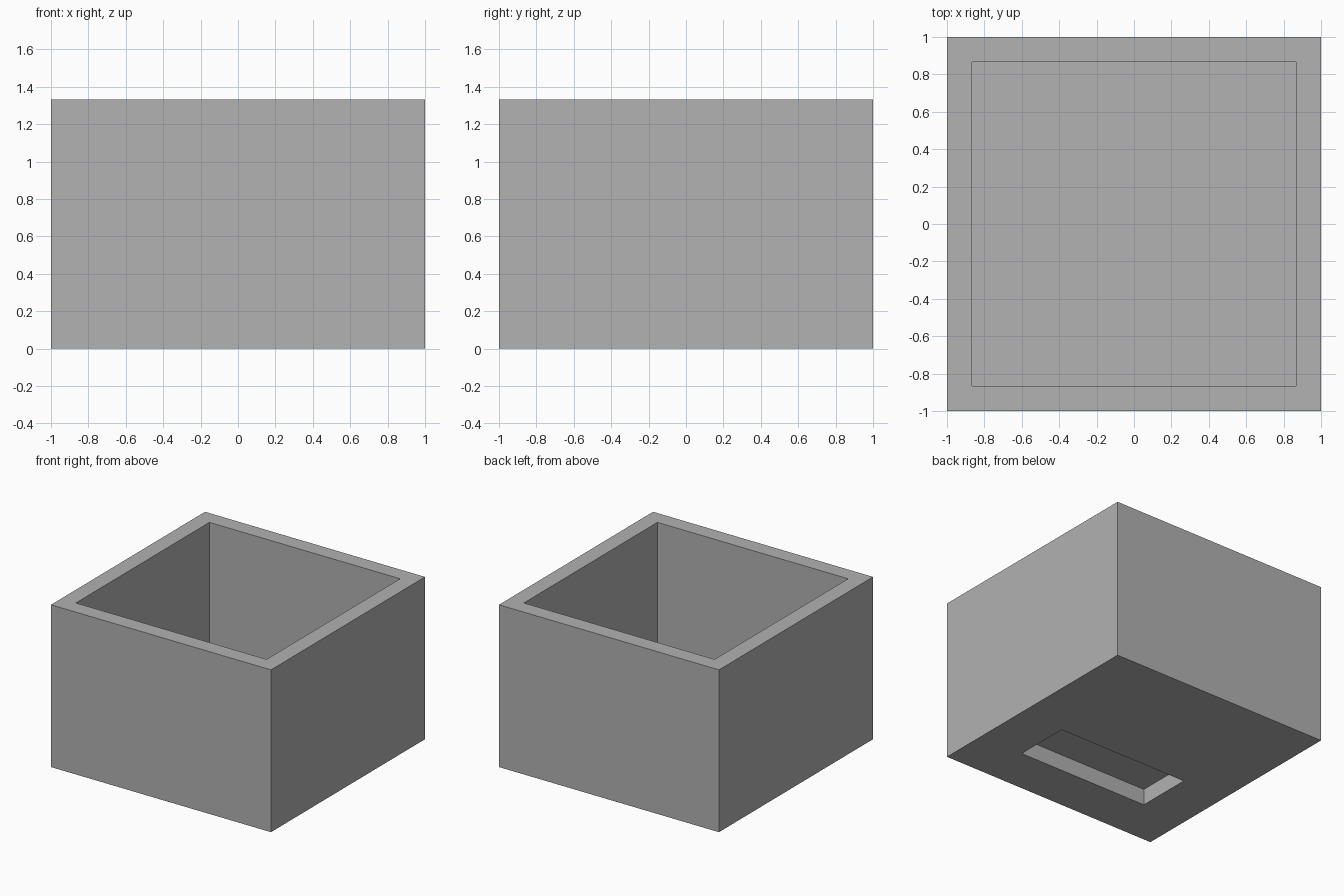
import bpy

cube = bpy.data.objects.get("Cube")
if cube:
    bpy.data.objects.remove(cube, do_unlink=True)

UNIT = 2 / 15          # wall thickness, the module for every size
HEIGHT = 10 * UNIT
FLOOR = 2 * UNIT
OVERLAP = 0.1          # how far cutters stick out past the surface

grey = bpy.data.materials.new("plain grey")
grey.use_nodes = True
colour = (0.445, 0.445, 0.445, 1)
grey.diffuse_color = colour
grey.node_tree.nodes["Principled BSDF"].inputs["Base Color"].default_value = colour


def box(name, low, high):
    """Axis-aligned box between two corners."""
    centre = [(a + b) / 2 for a, b in zip(low, high)]
    bpy.ops.mesh.primitive_cube_add(size=1, location=centre)
    obj = bpy.context.object
    obj.name = name
    obj.scale = [b - a for a, b in zip(low, high)]
    bpy.ops.object.transform_apply(location=True, rotation=False, scale=True)
    obj.data.materials.append(grey)
    return obj


def cut(target, cutter):
    """Subtract the cutter from the target, then discard it."""
    cutter.hide_render = True
    mod = target.modifiers.new("cut", 'BOOLEAN')
    mod.operation = 'DIFFERENCE'
    mod.solver = 'EXACT'
    mod.object = cutter
    bpy.context.view_layer.objects.active = target
    bpy.ops.object.modifier_apply(modifier=mod.name)
    bpy.data.objects.remove(cutter, do_unlink=True)


# Open-topped box body
body = box("open_box", (-1, -1, 0), (1, 1, HEIGHT))

# Main cavity
inner = 1 - UNIT
cut(body, box("cavity_cutter", (-inner, -inner, FLOOR),
              (inner, inner, HEIGHT + OVERLAP)))

# Rectangular recess in the underside, towards the front
cut(body, box("recess_cutter", (-0.6, -0.6, -OVERLAP), (0.6, -UNIT, UNIT)))
